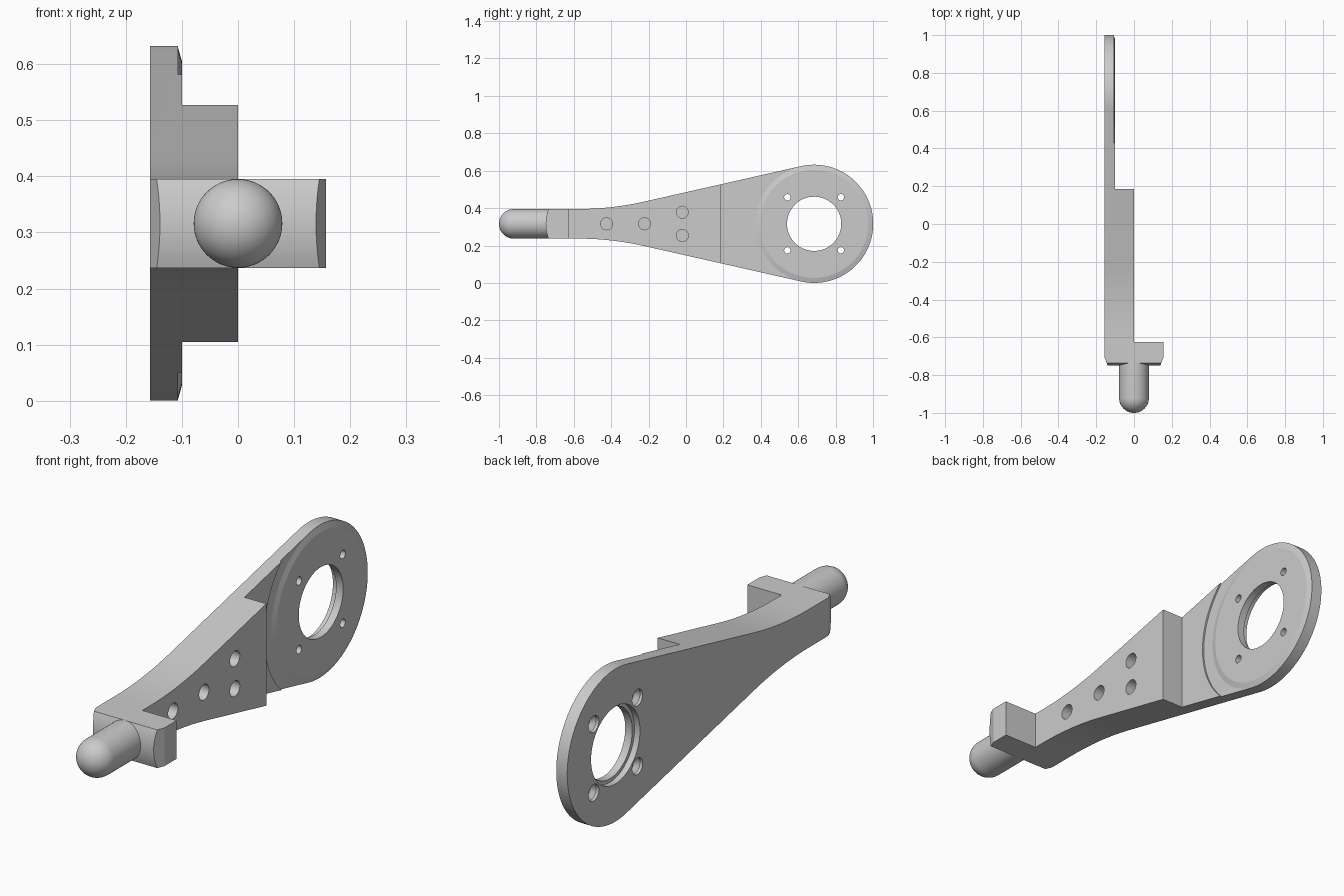
import bpy, bmesh
from math import sin, cos, tan, atan, pi, radians, sqrt
from mathutils import Matrix, Vector

if "Cube" in bpy.data.objects:
    bpy.data.objects.remove(bpy.data.objects["Cube"])

metal = bpy.data.materials.new("plain grey")
metal.use_nodes = True
GREY = (0.6, 0.6, 0.6, 1)
metal.diffuse_color = GREY
metal.node_tree.nodes["Principled BSDF"].inputs["Base Color"].default_value = GREY

MID = 0.316            # height of the centre line, also the radius of the round end
HALF = 0.079           # half height of the neck, also the pin radius
BACK, STEP = -0.157, -0.10
EYE = 0.685            # y of the centre of the round end


def finish(bm, name):
    bmesh.ops.recalc_face_normals(bm, faces=bm.faces)
    mesh = bpy.data.meshes.new(name)
    bm.to_mesh(mesh)
    bm.free()
    mesh.materials.append(metal)
    ob = bpy.data.objects.new(name, mesh)
    bpy.context.collection.objects.link(ob)
    return ob


def prism(bm, outline, x0, x1):
    """Closed solid with a (y, z) outline between two x positions."""
    a, b = [[bm.verts.new((x, y, MID + z)) for y, z in outline] for x in (x0, x1)]
    bm.faces.new(a)
    bm.faces.new(b[::-1])
    for i in range(len(a)):
        bm.faces.new((a[i - 1], b[i - 1], b[i], a[i]))


def lathe(name, profile, centre, axis, steps, closed=False):
    """Turn (radius, distance) points about an axis through centre."""
    bm = bmesh.new()
    axis, centre = Vector(axis), Vector(centre)
    rings = []
    for r, d in profile:
        at = centre + axis * d
        if r == 0:
            rings.append([bm.verts.new(at)] * steps)
            continue
        spoke = Vector((0, 0, r))
        rings.append([bm.verts.new(at + Matrix.Rotation(2 * pi * k / steps, 3, axis) @ spoke)
                      for k in range(steps)])
    pairs = list(zip(rings, rings[1:])) + ([(rings[-1], rings[0])] if closed else [])
    for p, q in pairs:
        for k in range(steps):
            corners = dict.fromkeys((p[k - 1], p[k], q[k], q[k - 1]))
            bm.faces.new(list(corners))
    return finish(bm, name)


def select_only(ob):
    bpy.ops.object.select_all(action="DESELECT")
    ob.select_set(True)
    bpy.context.view_layer.objects.active = ob


def cut(ob, cutter):
    mod = ob.modifiers.new("cut", "BOOLEAN")
    mod.operation, mod.solver, mod.object = "DIFFERENCE", "EXACT", cutter
    select_only(ob)
    bpy.ops.object.modifier_apply(modifier=mod.name)
    bpy.data.objects.remove(cutter)


def drill(profile, y, z, steps=32, closed=False):
    cut(arm, lathe("drill", profile, (0, y, MID + z), (1, 0, 0), steps, closed))


# Arm outline: straight neck, soft bend, straight taper, round end
slope = atan(0.226)
tangent_y = EYE - MID * sin(slope)
bend_y = tangent_y - (MID * cos(slope) - HALF) / tan(slope)
reach = 0.18
bend_r = reach / tan(slope / 2)
upper = [(-0.625, HALF)]
for i in range(9):
    a = slope * i / 8
    upper.append((bend_y - reach + bend_r * sin(a), HALF + bend_r * (1 - cos(a))))
N = 40
for i in range(N + 1):
    a = (pi / 2 + slope) * (1 - i / N)
    upper.append((EYE + MID * cos(a), MID * sin(a)))
bm = bmesh.new()
prism(bm, upper + [(y, -z) for y, z in reversed(upper[:-1])], BACK, 0)
arm = finish(bm, "arm")

# Thin the round end down to a plate
bm = bmesh.new()
prism(bm, [(0.185, -1), (1.2, -1), (1.2, 1), (0.185, 1)], STEP, 1)
cut(arm, finish(bm, "step_cutter"))

# Shallow ring around the plate and stepped bore
drill([(0.261, -0.092), (0.314, -0.107), (0.37, -0.107), (0.37, 0.05), (0.261, 0.05)],
      EYE, 0, 96, True)
drill([(0, -0.2), (0.16, -0.2), (0.16, -0.132), (0.145, -0.132), (0.145, 0.1), (0, 0.1)],
      EYE, 0, 64)

# Countersunk screw holes
for sy in (-1, 1):
    for sz in (-1, 1):
        drill([(0, -0.2), (0.034, -0.2), (0.034, -0.145), (0.017, -0.128), (0.017, 0.1), (0, 0.1)],
              EYE + sy * 0.143, sz * 0.142)

# Blind holes in the thick part
for y, z in ((-0.425, 0), (-0.222, 0), (-0.02, 0.062), (-0.02, -0.062)):
    drill([(0, -0.09), (0.032, -0.09), (0.032, 0.1), (0, 0.1)], y, z)

# Cross head with a bowed front and bevelled front corners
bow = 0.2155
side = [(-0.625, HALF), (-0.625, -HALF)]
for i in range(13):
    z = -HALF + 2 * HALF * i / 12
    side.append((-0.75 + bow - sqrt(bow * bow - z * z), z))
bm = bmesh.new()
prism(bm, side, BACK, -BACK)
for s in (-1, 1):
    cutting = bmesh.ops.bisect_plane(bm, geom=bm.verts[:] + bm.edges[:] + bm.faces[:],
                                     plane_co=(s * 0.139, -0.75, 0), plane_no=(s, -0.4, 0),
                                     clear_outer=True)["geom_cut"]
    bmesh.ops.holes_fill(bm, edges=[e for e in cutting if isinstance(e, bmesh.types.BMEdge)])
head = finish(bm, "cross_head")

# Round-nosed pin
nose = [(HALF * sin(pi / 2 * i / 16), -1 + HALF * (1 - cos(pi / 2 * i / 16))) for i in range(17)]
nose[0] = (0, -1)
pin = lathe("pin", nose + [(HALF, -0.70), (0, -0.70)], (0, 0, MID), (0, 1, 0), 64)

for ob in (arm, head, pin):
    select_only(ob)
    bpy.ops.object.shade_smooth_by_angle(angle=radians(13))
